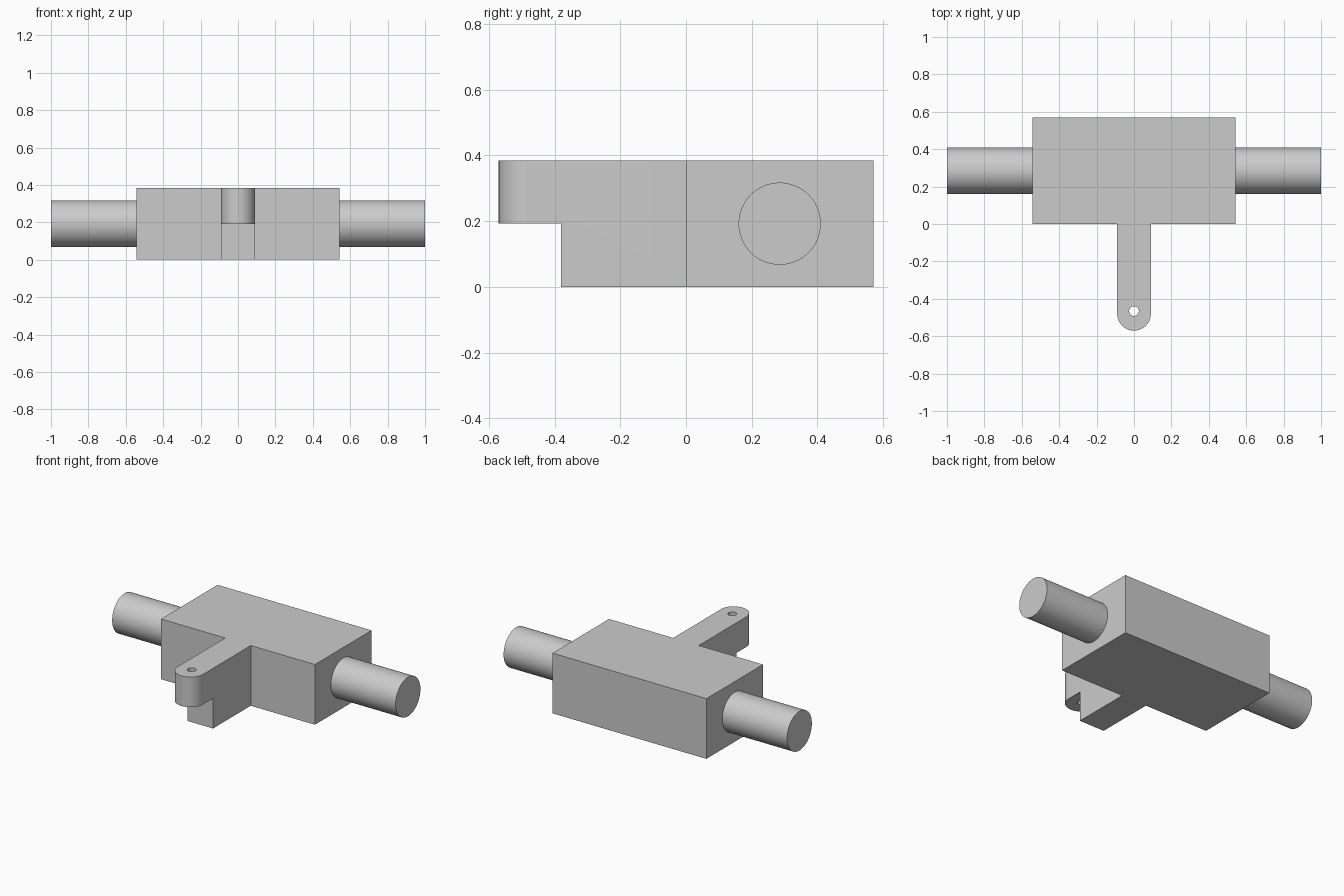
import bpy, bmesh
from math import sin, cos, pi, radians

cube = bpy.data.objects.get("Cube")
if cube:
    bpy.data.objects.remove(cube, do_unlink=True)

HALF_W, DEPTH, HEIGHT = 0.543, 0.57, 0.384
ARM_R, ARM_TIP, STEP_Y = 0.09, -0.57, -0.38
SHAFT_R = 0.125

grey = bpy.data.materials.new("plain_grey")
grey.use_nodes = True
colour = (0.6, 0.6, 0.6, 1)
grey.diffuse_color = colour
grey.node_tree.nodes["Principled BSDF"].inputs["Base Color"].default_value = colour


def extrude_outline(name, outline, z0, z1):
    """Solid prism from a counter-clockwise xy outline."""
    bm = bmesh.new()
    base = bm.faces.new([bm.verts.new((x, y, z0)) for x, y in outline])
    new = bmesh.ops.extrude_face_region(bm, geom=[base], use_keep_orig=True)
    top = [v for v in new["geom"] if isinstance(v, bmesh.types.BMVert)]
    bmesh.ops.translate(bm, verts=top, vec=(0, 0, z1 - z0))
    bmesh.ops.recalc_face_normals(bm, faces=bm.faces)
    mesh = bpy.data.meshes.new(name)
    bm.to_mesh(mesh)
    bm.free()
    obj = bpy.data.objects.new(name, mesh)
    bpy.context.collection.objects.link(obj)
    mesh.materials.append(grey)
    return obj


def activate(obj):
    bpy.ops.object.select_all(action="DESELECT")
    obj.select_set(True)
    bpy.context.view_layer.objects.active = obj


def smooth(obj):
    activate(obj)
    bpy.ops.object.shade_smooth_by_angle(angle=radians(30))


def cut(obj, cutter):
    activate(obj)
    mod = obj.modifiers.new("cut", "BOOLEAN")
    mod.operation, mod.solver, mod.object = "DIFFERENCE", "EXACT", cutter
    bpy.ops.object.modifier_apply(modifier=mod.name)
    bpy.data.objects.remove(cutter, do_unlink=True)


def arc(y, r, start, end, steps):
    angles = [start + (end - start) * i / steps for i in range(steps + 1)]
    return [(r * cos(a), y + r * sin(a)) for a in angles]


# Block with a round-ended arm, as one T-shaped solid
outline = [(HALF_W, 0), (HALF_W, DEPTH), (-HALF_W, DEPTH), (-HALF_W, 0), (-ARM_R, 0)]
outline += arc(ARM_TIP + ARM_R, ARM_R, pi, 2 * pi, 32) + [(ARM_R, 0)]
body = extrude_outline("body_with_arm", outline, 0, HEIGHT)

# Step under the arm tip
step = [(-0.2, -0.8), (0.2, -0.8), (0.2, STEP_Y), (-0.2, STEP_Y)]
cut(body, extrude_outline("step_cutter", step, -0.1, HEIGHT / 2))

# Pin hole through the tip
hole = arc(-0.466, 0.026, 0, 2 * pi, 32)[:-1]
cut(body, extrude_outline("hole_cutter", hole, 0.1, 0.5))
smooth(body)

# Shafts on both sides
for side, name in ((1, "left_shaft"), (-1, "right_shaft")):
    inner = HALF_W - 0.01
    bpy.ops.mesh.primitive_cylinder_add(
        vertices=64, radius=SHAFT_R, depth=1 - inner,
        location=(side * (1 + inner) / 2, DEPTH / 2, HEIGHT / 2),
        rotation=(0, pi / 2, 0))
    shaft = bpy.context.object
    shaft.name = name
    shaft.data.materials.append(grey)
    smooth(shaft)
